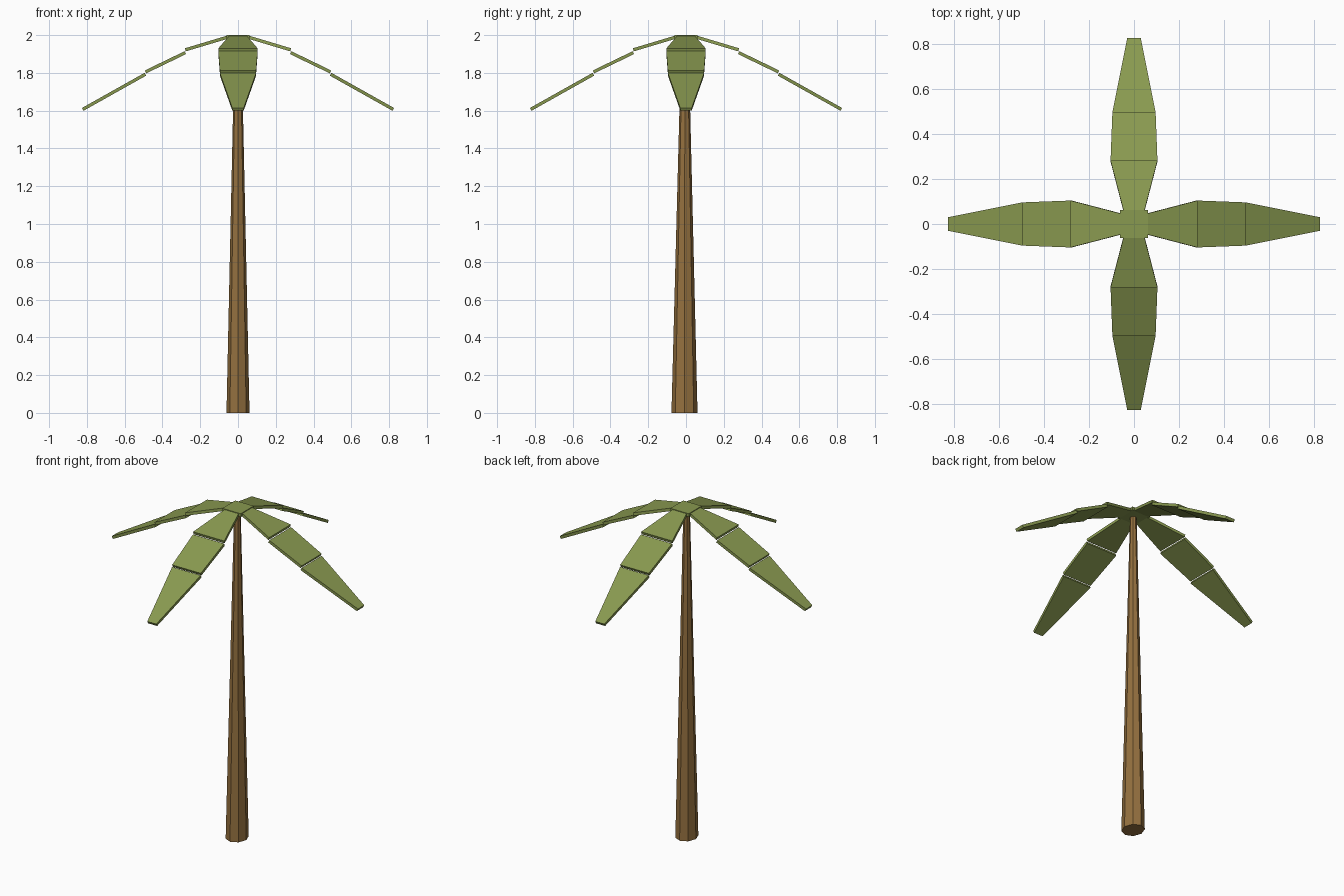
import bpy, math
from mathutils import Vector, Matrix

if "Cube" in bpy.data.objects:
    bpy.data.objects.remove(bpy.data.objects["Cube"])


def material(name, colour):
    m = bpy.data.materials.new(name)
    m.diffuse_color = (*colour, 1)
    m.use_nodes = True
    m.node_tree.nodes["Principled BSDF"].inputs["Base Color"].default_value = m.diffuse_color
    return m


GREEN = material("leaf green", (0.25, 0.32, 0.08))
BROWN = material("trunk brown", (0.30, 0.165, 0.05))


def add_mesh(name, verts, faces, mat):
    me = bpy.data.meshes.new(name)
    me.from_pydata([tuple(v) for v in verts], [], faces)
    me.materials.append(mat)
    ob = bpy.data.objects.new(name, me)
    bpy.context.collection.objects.link(ob)
    return ob


def loft(name, bottom, top, mat):
    """Closed solid between two matching rings (counter-clockwise from above)."""
    n = len(bottom)
    faces = [list(range(n))[::-1], list(range(n, 2 * n))]
    faces += [[i, (i + 1) % n, n + (i + 1) % n, n + i] for i in range(n)]
    return add_mesh(name, bottom + top, faces, mat)


# Trunk: tapered eight-sided column, slightly deeper than wide
def ring(rx, ry, cy, z):
    return [Vector((rx * math.cos(k * math.pi / 4), cy + ry * math.sin(k * math.pi / 4), z))
            for k in range(8)]


loft("trunk", ring(0.061, 0.069, -0.008, 0), ring(0.018, 0.019, -0.006, 1.982), BROWN)


# Crown: small square plate joining the fronds
def square(r, z):
    return [Vector((x * r, y * r, z)) for x, y in ((-1, -1), (1, -1), (1, 1), (-1, 1))]


loft("crown_plate", square(0.062, 1.98), square(0.062, 2.0), GREEN)

# Fronds: three drooping plates each; (distance, height, half width) on the mid-plane
SEGMENTS = {
    "inner": ((0.056, 1.989, 0.046), (0.279, 1.922, 0.104)),
    "middle": ((0.279, 1.907, 0.104), (0.490, 1.805, 0.096)),
    "outer": ((0.490, 1.793, 0.096), (0.822, 1.607, 0.030)),
}
HALF_THICK = 0.0085

for i in range(4):
    turn = Matrix.Rotation(i * math.pi / 2, 3, 'Z')
    for part, ((x0, z0, w0), (x1, z1, w1)) in SEGMENTS.items():
        normal = Vector((z0 - z1, 0, x1 - x0)).normalized() * HALF_THICK
        mid = [Vector(p) for p in ((x0, -w0, z0), (x1, -w1, z1), (x1, w1, z1), (x0, w0, z0))]
        loft(f"frond_{i + 1}_{part}", [turn @ (p - normal) for p in mid],
             [turn @ (p + normal) for p in mid], GREEN)
